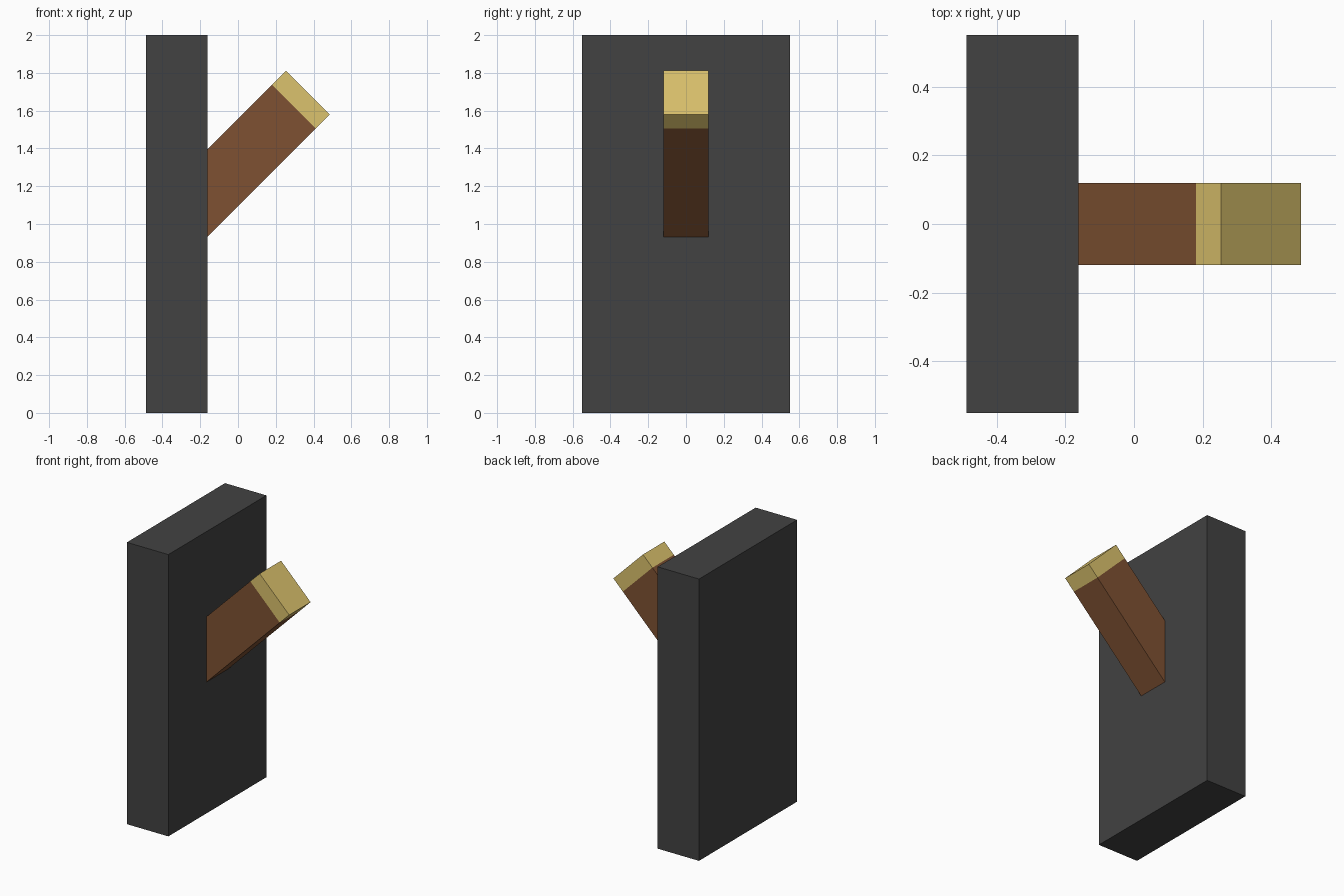
import bpy, bmesh

if "Cube" in bpy.data.objects:
    bpy.data.objects.remove(bpy.data.objects["Cube"])


def material(name, rgb):
    """Flat colour from 0-255 sRGB values."""
    lin = [((c / 255 + 0.055) / 1.055) ** 2.4 for c in rgb]
    m = bpy.data.materials.new(name)
    m.diffuse_color = (*lin, 1)
    m.use_nodes = True
    m.node_tree.nodes["Principled BSDF"].inputs["Base Color"].default_value = m.diffuse_color
    return m


def prism(name, profile, half_width, mat):
    """Extrude an x-z profile symmetrically along y."""
    bm = bmesh.new()
    face = bm.faces.new([bm.verts.new((x, -half_width, z)) for x, z in profile])
    new = bmesh.ops.extrude_face_region(bm, geom=[face])["geom"]
    bmesh.ops.translate(bm, vec=(0, 2 * half_width, 0),
                        verts=[v for v in new if isinstance(v, bmesh.types.BMVert)])
    bmesh.ops.recalc_face_normals(bm, faces=bm.faces)
    mesh = bpy.data.meshes.new(name)
    bm.to_mesh(mesh)
    bm.free()
    mesh.materials.append(mat)
    obj = bpy.data.objects.new(name, mesh)
    bpy.context.collection.objects.link(obj)
    return obj


dark = material("charcoal", (66, 66, 66))
brown = material("wood brown", (126, 81, 50))
yellow = material("pale yellow", (219, 194, 109))

# Upright wall plate
prism("wall_plate", [(-0.487, 0), (-0.162, 0), (-0.162, 2), (-0.487, 2)], 0.55, dark)

# Arm rising at 45 degrees, cut flush with the plate
prism("arm", [(-0.162, 0.932), (0.412, 1.506), (0.18, 1.738), (-0.162, 1.396)], 0.12, brown)

# Square tip on the arm
prism("arm_tip", [(0.412, 1.506), (0.486, 1.58), (0.254, 1.812), (0.18, 1.738)], 0.12, yellow)
